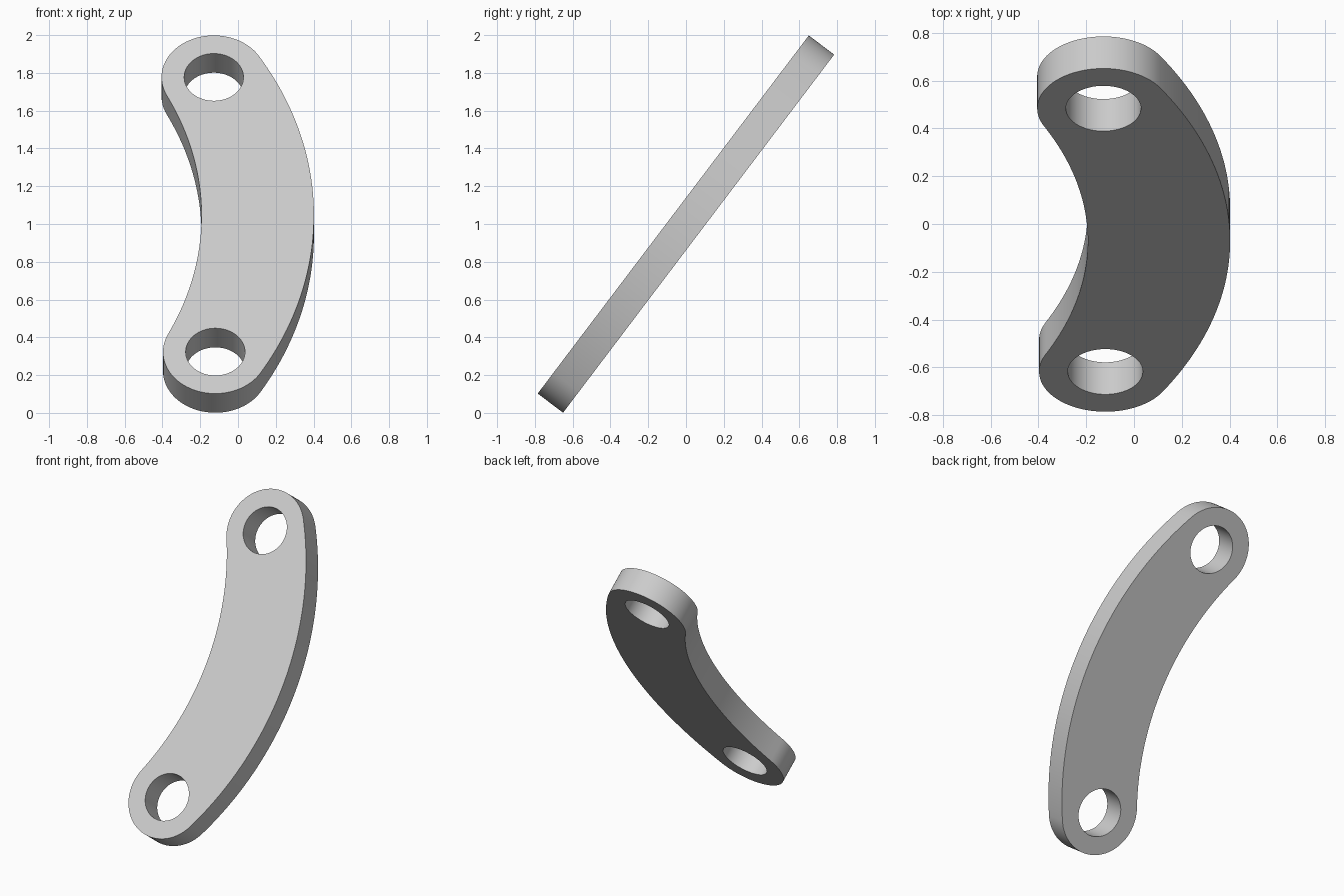
import bpy, bmesh
from math import radians, sin, cos, atan2, hypot, pi
from mathutils import Matrix

cube = bpy.data.objects.get("Cube")
if cube:
    bpy.data.objects.remove(cube, do_unlink=True)

# Plate dimensions, in its own plane (x across, y along)
EYE_X, EYE_Y = -0.124, 0.912      # centres of the two end holes
END_R, HOLE_R = 0.277, 0.157
OUTER_X, INNER_X = 0.402, -0.193  # edges at mid length
THICK = 0.168


def arc(cx, cy, r, a0, a1, n):
    """Points on an arc, leaving out the last one."""
    return [(cx + r * cos(a0 + (a1 - a0) * i / n),
             cy + r * sin(a0 + (a1 - a0) * i / n)) for i in range(n)]


# Long arcs are tangent to both round ends
d = OUTER_X - EYE_X
outer_r = (d * d + EYE_Y ** 2 - END_R ** 2) / (2 * (d - END_R))
outer_cx = OUTER_X - outer_r
d = EYE_X - INNER_X
inner_r = (d * d + EYE_Y ** 2 - END_R ** 2) / (2 * (END_R - d))
inner_cx = INNER_X - inner_r
a_out = atan2(EYE_Y, EYE_X - outer_cx)
a_in = atan2(EYE_Y, EYE_X - inner_cx)

outline = (arc(outer_cx, 0, outer_r, -a_out, a_out, 48)
           + arc(EYE_X, EYE_Y, END_R, a_out, pi + a_in, 40)
           + arc(inner_cx, 0, inner_r, a_in, -a_in, 48)
           + arc(EYE_X, -EYE_Y, END_R, pi - a_in, 2 * pi - a_out, 40))
loops = [outline] + [arc(EYE_X, s * EYE_Y, HOLE_R, 0, 2 * pi, 64) for s in (1, -1)]

# Fill the outline around the holes, then thicken it
bm = bmesh.new()
edges = []
for pts in loops:
    vs = [bm.verts.new((x, y, -THICK / 2)) for x, y in pts]
    edges += [bm.edges.new((vs[i - 1], vs[i])) for i in range(len(vs))]
bmesh.ops.triangle_fill(bm, use_beauty=True, edges=edges, normal=(0, 0, 1))
res = bmesh.ops.extrude_face_region(bm, geom=bm.faces[:], use_keep_orig=True)
top = [g for g in res["geom"] if isinstance(g, bmesh.types.BMVert)]
bmesh.ops.translate(bm, verts=top, vec=(0, 0, THICK))
bmesh.ops.recalc_face_normals(bm, faces=bm.faces[:])

# Lean the plate back and lift it onto the ground
bm.transform(Matrix.Translation((0, 0, 1))
             @ Matrix.Rotation(radians(52.87), 4, 'X')
             @ Matrix.Rotation(radians(0.25), 4, 'Z'))
mesh = bpy.data.meshes.new("curved_link_plate")
bm.to_mesh(mesh)
bm.free()

grey = bpy.data.materials.new("light grey")
grey.use_nodes = True
grey.diffuse_color = (0.6, 0.6, 0.6, 1)
grey.node_tree.nodes["Principled BSDF"].inputs["Base Color"].default_value = (0.6, 0.6, 0.6, 1)
mesh.materials.append(grey)

plate = bpy.data.objects.new("curved_link_plate", mesh)
bpy.context.collection.objects.link(plate)
bpy.ops.object.select_all(action='DESELECT')
plate.select_set(True)
bpy.context.view_layer.objects.active = plate
bpy.ops.object.shade_smooth_by_angle(angle=radians(30))
